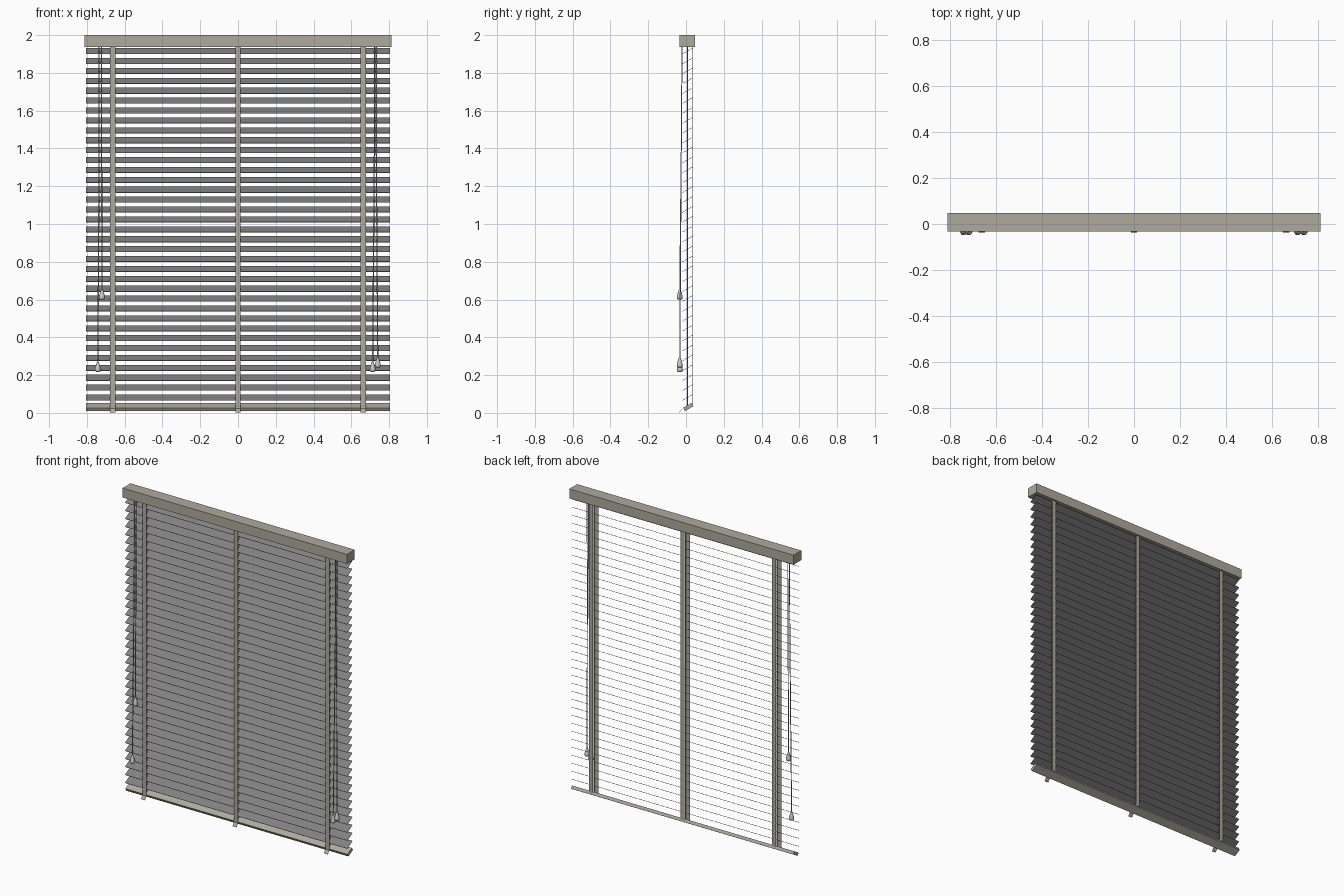
import bpy, bmesh, math
from mathutils import Matrix

if "Cube" in bpy.data.objects:
    bpy.data.objects.remove(bpy.data.objects["Cube"])

TILT = math.radians(30)


def material(name, rgb):
    m = bpy.data.materials.new(name)
    m.diffuse_color = (*rgb, 1)
    m.use_nodes = True
    m.node_tree.nodes["Principled BSDF"].inputs["Base Color"].default_value = m.diffuse_color
    return m


BEIGE = material("beige", (0.43, 0.40, 0.34))
GREY = material("slat_grey", (0.22, 0.22, 0.22))


def finish(name, bm, mat=None):
    bmesh.ops.recalc_face_normals(bm, faces=bm.faces)
    me = bpy.data.meshes.new(name)
    bm.to_mesh(me)
    bm.free()
    ob = bpy.data.objects.new(name, me)
    bpy.context.collection.objects.link(ob)
    if mat:
        me.materials.append(mat)
    return ob


def box(name, loc, size, tilt=0, mat=None):
    bm = bmesh.new()
    bmesh.ops.create_cube(bm, size=1, matrix=Matrix.Translation(loc)
                          @ Matrix.Rotation(tilt, 4, 'X') @ Matrix.Diagonal((*size, 1)))
    return finish(name, bm, mat)


def tape(name, x, width, path, thick=0.002):
    # ribbon following a (y, z) path, extruded across its width
    bm = bmesh.new()
    loop = [(y - thick / 2, z) for y, z in path] + [(y + thick / 2, z) for y, z in reversed(path)]
    vs = [bm.verts.new((x - width / 2, y, z)) for y, z in loop]
    n = len(path)
    faces = [bm.faces.new((vs[i], vs[i + 1], vs[2 * n - 2 - i], vs[2 * n - 1 - i]))
             for i in range(n - 1)]
    res = bmesh.ops.extrude_face_region(bm, geom=faces, use_keep_orig=True)
    bmesh.ops.translate(bm, vec=(width, 0, 0),
                        verts=[v for v in res["geom"] if isinstance(v, bmesh.types.BMVert)])
    return finish(name, bm, BEIGE)


def cord(name, points, radius, mat=None):
    cu = bpy.data.curves.new(name, 'CURVE')
    cu.dimensions = '3D'
    cu.bevel_depth = radius
    cu.bevel_resolution = 1
    cu.use_fill_caps = True
    sp = cu.splines.new('POLY')
    sp.points.add(len(points) - 1)
    for p, co in zip(sp.points, points):
        p.co = (*co, 1)
    ob = bpy.data.objects.new(name, cu)
    bpy.context.collection.objects.link(ob)
    if mat:
        cu.materials.append(mat)
    return ob


def tassel(name, x, y, z):
    # turned teardrop knob: (radius, height) profile
    profile = [(0, 0), (0.012, 0.001), (0.016, 0.008), (0.015, 0.018),
               (0.010, 0.036), (0.006, 0.048), (0.004, 0.054), (0, 0.055)]
    bm = bmesh.new()
    vs = [bm.verts.new((x + r, y, z + h)) for r, h in profile]
    es = [bm.edges.new(e) for e in zip(vs, vs[1:])]
    bmesh.ops.spin(bm, geom=vs + es, cent=(x, y, 0), axis=(0, 0, 1),
                   angle=2 * math.pi, steps=16)
    bmesh.ops.remove_doubles(bm, verts=bm.verts, dist=1e-5)
    ob = finish(name, bm)
    for p in ob.data.polygons:
        p.use_smooth = True
    return ob


# Head rail and tilted bottom rail
box("head_rail", (0, 0.007, 1.969), (1.625, 0.081, 0.062), mat=BEIGE)
box("bottom_rail", (0, 0.012, 0.031), (1.61, 0.052, 0.02), TILT, BEIGE)

# Slats
for i in range(36):
    box(f"slat_{i + 1}", (0, 0.007, 0.081 + i * 0.0524), (1.61, 0.061, 0.002), TILT, GREY)

# Ladder tapes front and back, with lift cords between
for i, x in enumerate((-0.663, 0, 0.663)):
    tape(f"front_tape_{i + 1}", x, 0.028, [(-0.021, 1.945), (-0.021, 0.022), (-0.037, 0.001)])
    tape(f"back_tape_{i + 1}", x, 0.028, [(0.035, 1.945), (0.035, 0.045)])
    cord(f"lift_cord_{i + 1}", [(x, 0.007, 1.945), (x, 0.007, 0.035)], 0.003, BEIGE)

# Pull cords with tassels
for i, (x0, x1, z) in enumerate([(-0.735, -0.742, 0.217), (-0.722, -0.72, 0.6),
                                 (0.722, 0.713, 0.217), (0.732, 0.74, 0.24)]):
    y = -0.033
    cord(f"pull_cord_{i + 1}", [(x0, -0.021, 1.945), (x0, -0.025, 1.4),
                                (x1, y, z + 0.05)], 0.003)
    tassel(f"tassel_{i + 1}", x1, y, z)
